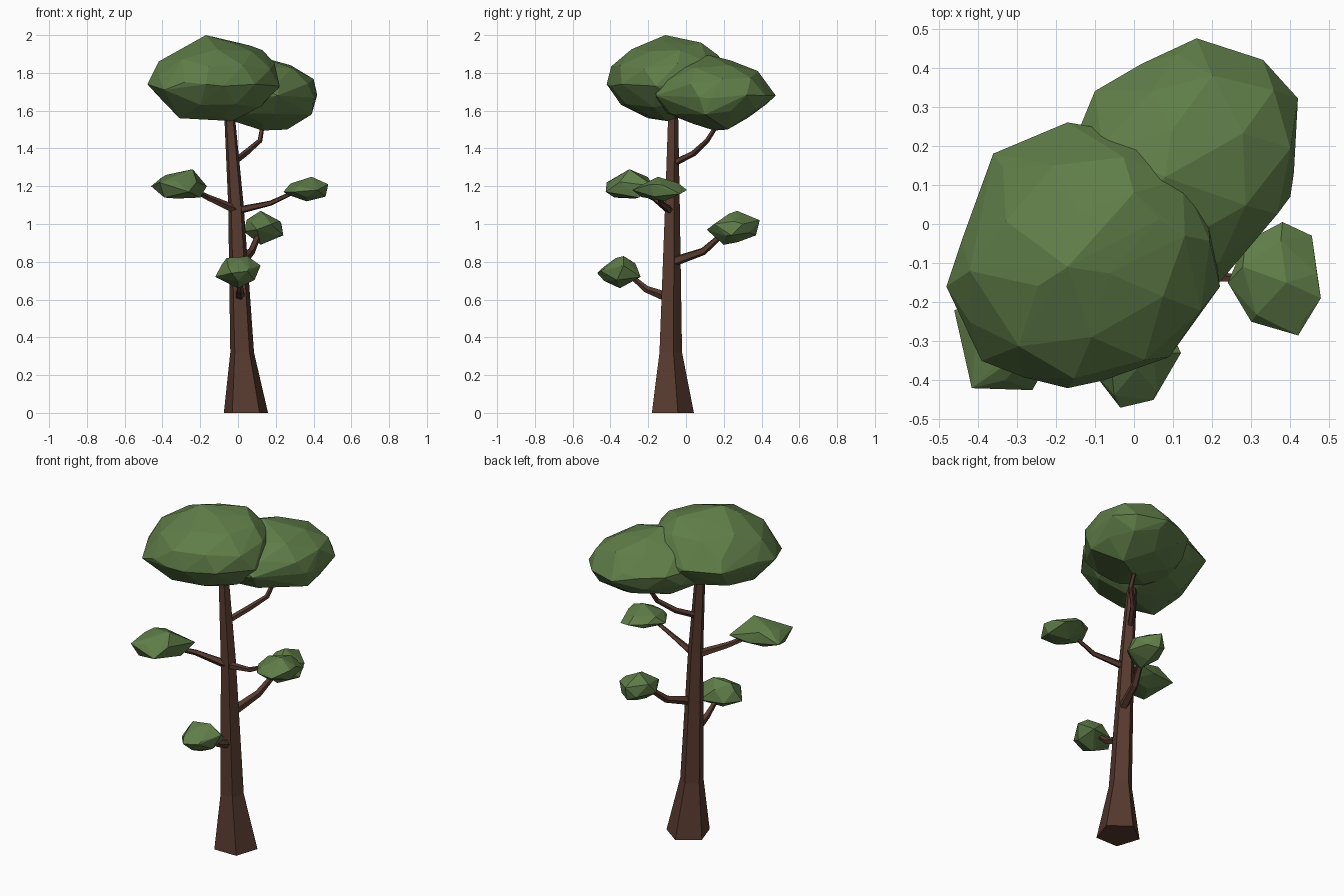
import bpy, bmesh, math, random
from mathutils import Vector, Matrix


def material(name, rgb):
    m = bpy.data.materials.new(name)
    m.diffuse_color = (*rgb, 1)
    return m


bark = material("bark", (0.095, 0.042, 0.028))
leaf = material("leaf", (0.115, 0.205, 0.065))


def finish(bm, name, mat):
    bmesh.ops.recalc_face_normals(bm, faces=bm.faces)
    me = bpy.data.meshes.new(name)
    bm.to_mesh(me)
    bm.free()
    me.materials.append(mat)
    ob = bpy.data.objects.new(name, me)
    bpy.context.collection.objects.link(ob)
    return ob


def tube(name, path, sides, turn=0, level=False):
    """Tapered faceted tube through (x, y, z, radius) points."""
    bm = bmesh.new()
    pts = [Vector(p[:3]) for p in path]
    rings = []
    for i, p in enumerate(pts):
        d = pts[min(i + 1, len(pts) - 1)] - pts[max(i - 1, 0)]
        q = Matrix() if level else d.to_track_quat('Z', 'Y').to_matrix().to_4x4()
        ring = []
        for k in range(sides):
            a = math.radians(turn) + math.tau * k / sides
            off = Vector((math.cos(a), math.sin(a), 0)) * path[i][3]
            ring.append(bm.verts.new(p + q @ off))
        rings.append(ring)
    for a, b in zip(rings, rings[1:]):
        for k in range(sides):
            n = (k + 1) % sides
            bm.faces.new((a[k], a[n], b[n], b[k]))
    bm.faces.new(rings[0])
    bm.faces.new(rings[-1])
    return finish(bm, name, bark)


def clump(name, center, half, detail, seed, turn, corners):
    """Faceted leaf mass: jittered ellipsoid hulled together with its outermost corners."""
    rng = random.Random(seed)
    bm = bmesh.new()
    bmesh.ops.create_icosphere(bm, subdivisions=detail, radius=1)
    bm.transform(Matrix.Rotation(math.radians(12), 4, 'X'))
    m = (Matrix.Translation(center) @ Matrix.Rotation(math.radians(turn), 4, 'Z')
         @ Matrix.Diagonal((*half, 1)))
    fill = [m @ (v.co * rng.uniform(0.93, 0.99)) for v in bm.verts]
    bm.clear()
    # drop fill points crowding a given corner so facets stay large
    corners = [Vector(c) for c in corners]
    gap = 0.3 * min(half)
    fill = [p for p in fill if all((p - c).length > gap for c in corners)]
    verts = [bm.verts.new(p) for p in corners + fill]
    bmesh.ops.convex_hull(bm, input=verts)
    bmesh.ops.delete(bm, geom=[v for v in bm.verts if not v.link_faces], context='VERTS')
    return finish(bm, name, leaf)


# Trunk: flared five-sided base, gently leaning
tube("trunk", [(0.042, -0.081, 0, 0.123), (0.022, -0.087, 0.32, 0.066),
               (-0.011, -0.076, 1.1, 0.043), (-0.043, -0.071, 1.55, 0.03),
               (-0.047, -0.07, 1.65, 0.027)], 5, 18, True)

# Branches
branches = {
    "front_branch": [(0.01, -0.09, 0.61, 0.028), (0.01, -0.21, 0.655, 0.019), (0, -0.31, 0.74, 0.011)],
    "back_branch": [(0.02, -0.07, 0.80, 0.027), (0.07, 0.09, 0.855, 0.021), (0.12, 0.22, 0.97, 0.014)],
    "right_branch": [(-0.01, -0.08, 1.07, 0.022), (0.17, -0.135, 1.11, 0.014), (0.30, -0.14, 1.17, 0.01)],
    "left_branch": [(0, -0.08, 1.07, 0.025), (-0.16, -0.17, 1.14, 0.017), (-0.26, -0.28, 1.19, 0.011)],
    "upper_branch": [(-0.03, -0.07, 1.32, 0.018), (0.04, 0.04, 1.375, 0.017),
                     (0.115, 0.11, 1.44, 0.014), (0.14, 0.2, 1.58, 0.01)],
}
for name, path in branches.items():
    tube(name, path, 5)

# Small leaf clumps at branch tips
clump("front_leaves", (0, -0.35, 0.745), (0.11, 0.11, 0.08), 1, 3, 20,
      [(-0.12, -0.36, 0.72), (0.12, -0.33, 0.78), (0.05, -0.45, 0.75), (-0.035, -0.47, 0.74),
       (0.0, -0.35, 0.66), (-0.06, -0.34, 0.82), (0.05, -0.33, 0.83), (0.08, -0.24, 0.72)])
clump("back_leaves", (0.13, 0.25, 0.98), (0.105, 0.125, 0.08), 1, 5, 10,
      [(0.24, 0.24, 0.94), (0.23, 0.3, 1.0), (0.12, 0.27, 1.07), (0.13, 0.39, 1.02),
       (0.13, 0.37, 0.94), (0.1, 0.11, 0.97), (0.03, 0.24, 0.96), (0.12, 0.2, 0.89)])
clump("right_leaves", (0.37, -0.14, 1.18), (0.115, 0.13, 0.065), 1, 8, 15,
      [(0.24, -0.15, 1.17), (0.285, -0.045, 1.19), (0.38, 0.005, 1.18), (0.455, -0.03, 1.16),
       (0.478, -0.19, 1.21), (0.42, -0.285, 1.18), (0.3, -0.25, 1.17), (0.39, -0.15, 1.25)])
clump("left_leaves", (-0.31, -0.29, 1.205), (0.12, 0.12, 0.075), 1, 12, 40,
      [(-0.46, -0.22, 1.2), (-0.415, -0.42, 1.22), (-0.26, -0.425, 1.17), (-0.24, -0.3, 1.29),
       (-0.165, -0.17, 1.2), (-0.39, -0.38, 1.14), (-0.38, -0.25, 1.26), (-0.2, -0.25, 1.14)])

# Main canopy: two overlapping masses along a diagonal
clump("canopy_main", (-0.11, -0.08, 1.765), (0.365, 0.33, 0.22), 2, 21, 45,
      [(-0.48, -0.16, 1.74), (-0.44, -0.04, 1.76), (-0.36, 0.18, 1.75), (-0.17, 0.26, 1.75),
       (-0.39, -0.35, 1.71), (-0.17, -0.42, 1.74), (0.09, -0.34, 1.74), (0.22, -0.16, 1.73),
       (-0.17, -0.11, 2.0), (-0.42, -0.12, 1.86), (0.0, 0.08, 1.96), (0.13, -0.03, 1.92),
       (-0.31, -0.2, 1.56), (-0.03, -0.1, 1.545)])
clump("canopy_side", (0.115, 0.135, 1.695), (0.37, 0.28, 0.185), 2, 34, 45,
      [(-0.1, 0.34, 1.72), (0.02, 0.41, 1.71), (0.16, 0.475, 1.68), (0.33, 0.42, 1.68),
       (0.39, 0.23, 1.68), (0.40, 0.07, 1.67), (0.29, -0.06, 1.7), (0.28, 0.13, 1.83),
       (0.2, 0.38, 1.81), (0.26, 0.22, 1.5), (0.13, 0.15, 1.495), (0.08, 0.12, 1.895),
       (0.21, -0.16, 1.68), (0.39, 0.1, 1.58)])
